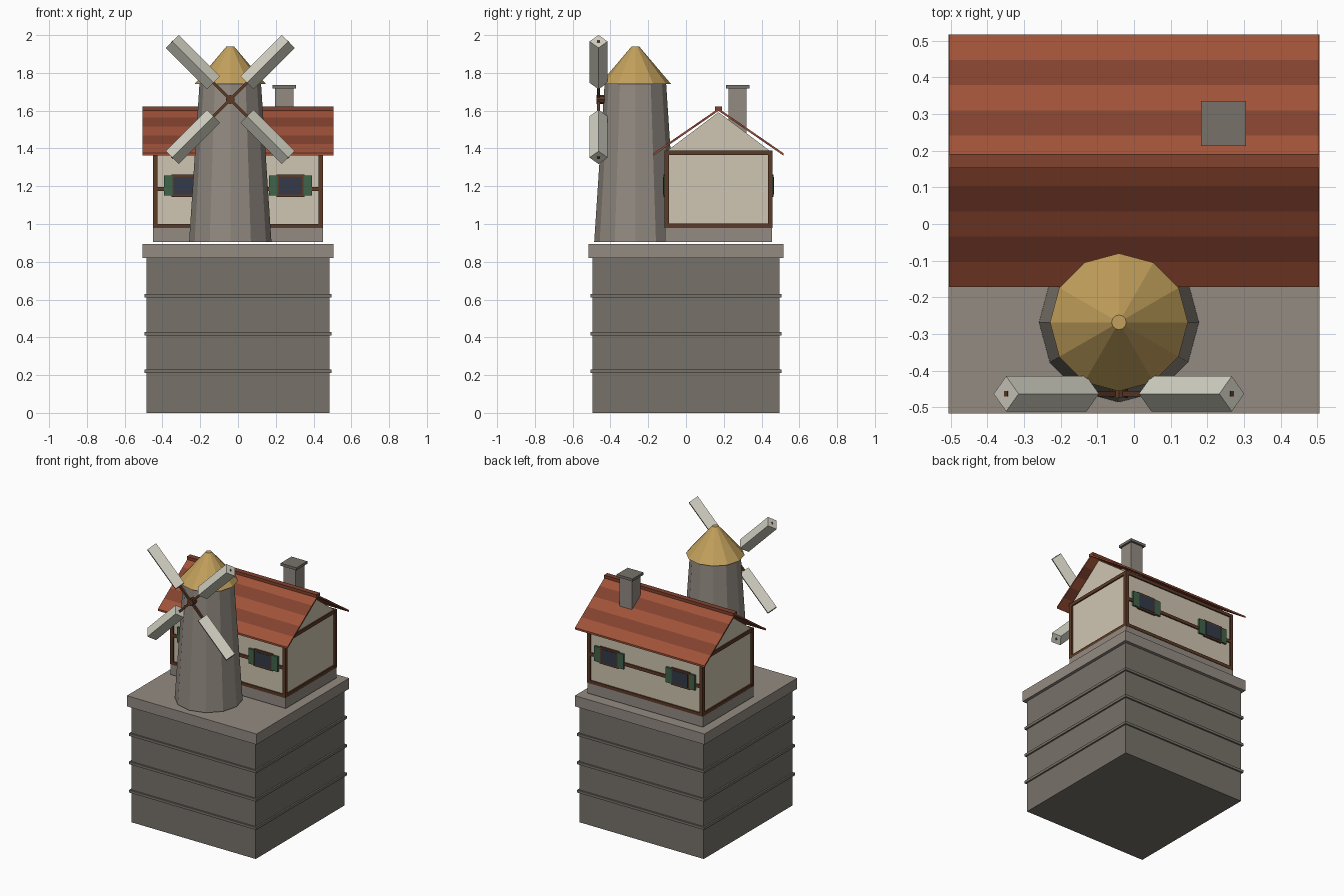
import bpy, bmesh, math
from mathutils import Vector, Matrix

if "Cube" in bpy.data.objects:
    bpy.data.objects.remove(bpy.data.objects["Cube"])

def mat(name, hexcol):
    m = bpy.data.materials.new(name)
    c = [int(hexcol[i:i + 2], 16) / 255 for i in (0, 2, 4)]
    m.diffuse_color = [((v + .055) / 1.055) ** 2.4 if v > .04 else v / 12.92 for v in c] + [1]
    m.use_nodes = True
    m.node_tree.nodes["Principled BSDF"].inputs["Base Color"].default_value = m.diffuse_color
    return m

STONE = mat("dark_stone", "77726a")
PALE = mat("pale_stone", "938b82")
CREAM = mat("plaster", "cfc5b1")
TIMBER = mat("timber", "5c3a26")
TILE_A = mat("tile_light", "a05238")
TILE_B = mat("tile_dark", "82422f")
STRAW = mat("thatch", "c2a05c")
GREEN = mat("shutter_green", "40634a")
GLASS = mat("glass", "333a48")
SAIL = mat("sail_cloth", "d2d0c2")

def finish(name, bm, material):
    bmesh.ops.recalc_face_normals(bm, faces=bm.faces)
    me = bpy.data.meshes.new(name)
    bm.to_mesh(me)
    bm.free()
    me.materials.append(material)
    ob = bpy.data.objects.new(name, me)
    bpy.context.collection.objects.link(ob)
    return ob

def box(name, x, y, z, material):
    bm = bmesh.new()
    lo, hi = Vector((x[0], y[0], z[0])), Vector((x[1], y[1], z[1]))
    m = Matrix.Translation((lo + hi) / 2) @ Matrix.Diagonal((*(hi - lo), 1))
    bmesh.ops.create_cube(bm, size=1, matrix=m)
    return finish(name, bm, material)

def prism(name, profile, hx, material):
    # y-z profile extruded along x
    bm = bmesh.new()
    f = bm.faces.new([bm.verts.new((-hx, y, z)) for y, z in profile])
    g = bmesh.ops.extrude_face_region(bm, geom=[f])["geom"]
    bmesh.ops.translate(bm, vec=(2 * hx, 0, 0), verts=[v for v in g if isinstance(v, bmesh.types.BMVert)])
    return finish(name, bm, material)

def rod(name, a, b, r1, r2, sides, material, turn=0):
    # tapered n-sided rod from a to b
    a, b = Vector(a), Vector(b)
    bm = bmesh.new()
    m = (Matrix.Translation((a + b) / 2) @ (b - a).to_track_quat('Z', 'Y').to_matrix().to_4x4()
         @ Matrix.Rotation(turn, 4, 'Z'))
    bmesh.ops.create_cone(bm, cap_ends=True, segments=sides, radius1=r1, radius2=r2,
                          depth=(b - a).length, matrix=m)
    return finish(name, bm, material)

def sym(h):
    return (-h, h)

# pedestal
box("pedestal", sym(.485), sym(.495), (0, .82), STONE)
box("pedestal_cap", sym(.506), sym(.516), (.82, .895), PALE)
for i, z in enumerate((.22, .42, .62)):
    box(f"pedestal_band_{i}", sym(.496), sym(.506), (z - .009, z + .009), STONE)

# house body
CY = .172
box("house_plinth", sym(.45), (CY - .283, CY + .283), (.905, .98), PALE)
box("house_walls", sym(.44), (CY - .277, CY + .277), (.98, 1.385), CREAM)
prism("gable", [(CY - .275, 1.385), (CY + .275, 1.385), (CY, 1.592)], .44, CREAM)

# timber frame, windows and shutters
for s in (-1, 1):
    for t in (-1, 1):
        px, py = s * .439, CY + t * .274
        box("corner_post", (px - .012, px + .012), (py - .012, py + .012), (.98, 1.385), TIMBER)
    for z in (.99, 1.378):
        box("side_beam", (s * .439 - .01, s * .439 + .01), (CY - .285, CY + .285), (z - .012, z + .012), TIMBER)
    y = CY + s * .277
    for z in (.99, 1.186, 1.378):
        box("long_beam", sym(.45), (y - .009, y + .009), (z - .011, z + .011), TIMBER)
    for t in (-1, 1):
        x = t * .278
        box("window_frame", (x - .073, x + .073), (y - .013, y + .013), (1.143, 1.262), TIMBER)
        box("window_glass", (x - .06, x + .06), (y - .016, y + .016), (1.155, 1.25), GLASS)
        for k in (-1, 1):
            c = x + k * .091
            box("shutter", (c - .023, c + .023), (y - .014, y + .014), (1.15, 1.256), GREEN)

# roof tile rows
RIDGE, EAVE, HALF, TH = 1.612, 1.375, .344, .013
for s in (-1, 1):
    for i in range(5):
        a, b = i / 5, (i + 1) / 5
        ya, yb = CY + s * HALF * a, CY + s * HALF * b
        za, zb = RIDGE + (EAVE - RIDGE) * a, RIDGE + (EAVE - RIDGE) * b
        prism("roof_row", [(ya, za), (yb, zb), (yb, zb - TH), (ya, za - TH)], .505,
              TILE_B if i % 2 else TILE_A)
box("roof_ridge", sym(.506), (CY - .019, CY + .019), (1.6, 1.621), TILE_B)

# chimney
box("chimney", (.197, .293), (.225, .321), (1.43, 1.717), PALE)
box("chimney_cap", (.183, .306), (.213, .335), (1.717, 1.735), STONE)

# mill tower
TX, TY = -.041, -.268
rod("mill_tower", (TX, TY, .905), (TX, TY, 1.742), .218, .163, 12, PALE)
rod("mill_cap", (TX, TY, 1.742), (TX, TY, 1.94), .188, .02, 12, STRAW)

# sails
SY, SZ = -.463, 1.659
rod("sail_hub", (TX, -.475, SZ), (TX, -.35, SZ), .024, .024, 8, TIMBER)
for i in range(4):
    ang = math.radians(45 + 90 * i)
    d = Vector((math.cos(ang), 0, math.sin(ang)))
    o = Vector((TX, SY, SZ))
    rod("sail_spar", o, o + d * .437, .01, .01, 4, TIMBER, math.pi / 4)
    rod("sail", o + d * .125, o + d * .435, .048, .048, 4, SAIL)
